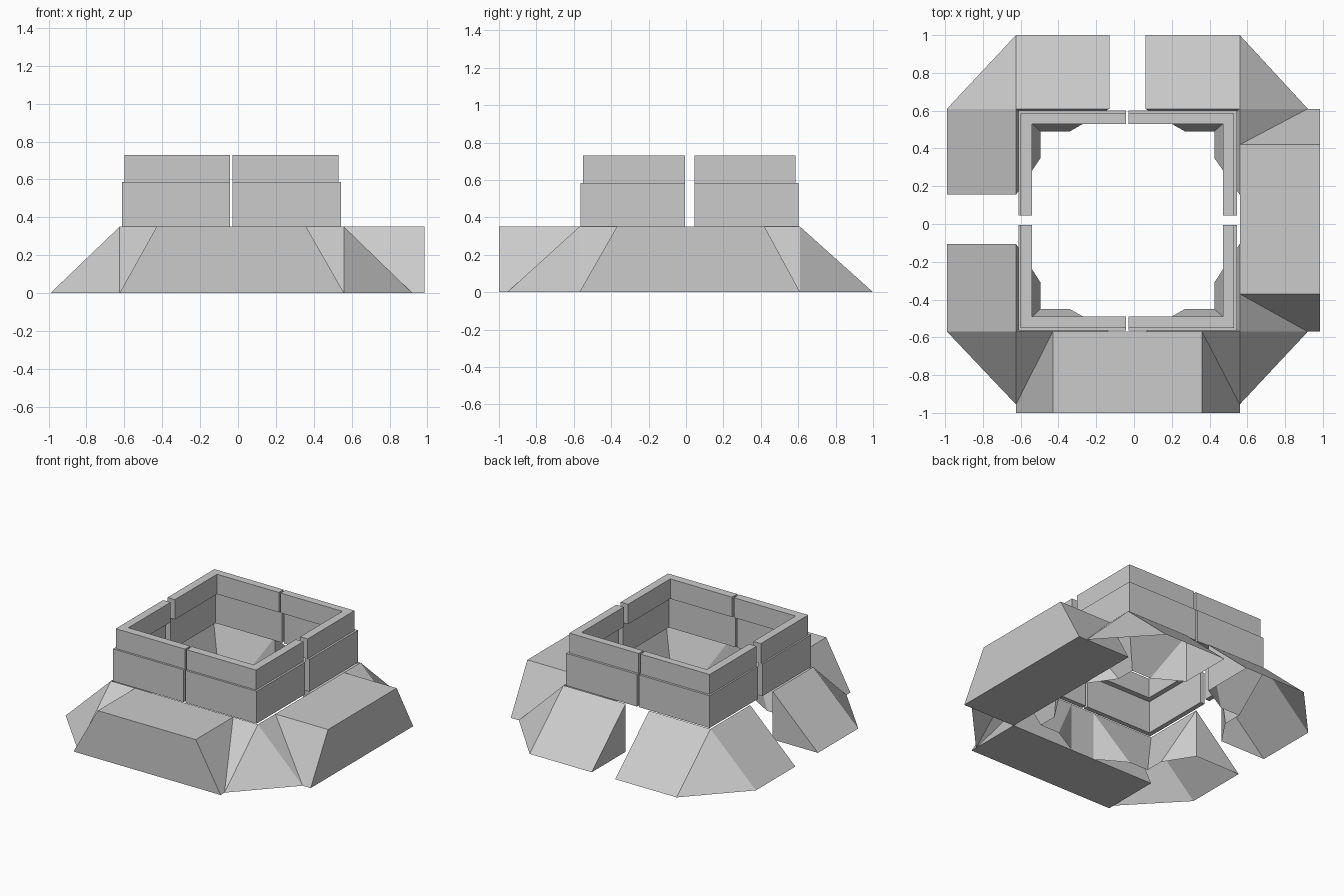
import bpy, bmesh

if "Cube" in bpy.data.objects:
    bpy.data.objects.remove(bpy.data.objects["Cube"])

H = 0.35  # height of the skirt


def add_mesh(name, verts, faces):
    me = bpy.data.meshes.new(name)
    bm = bmesh.new()
    vs = [bm.verts.new(v) for v in verts]
    for f in faces:
        bm.faces.new([vs[i] for i in f])
    bmesh.ops.recalc_face_normals(bm, faces=bm.faces)
    bm.to_mesh(me)
    bm.free()
    ob = bpy.data.objects.new(name, me)
    bpy.context.collection.objects.link(ob)
    return ob


def prism(name, bottom, top):
    n = len(bottom)
    faces = [list(range(n))[::-1], list(range(n, 2 * n))]
    faces += [[i, (i + 1) % n, n + (i + 1) % n, n + i] for i in range(n)]
    return add_mesh(name, list(bottom) + list(top), faces)


def wall(name, ox, oy, ix, iy, gx, gy, z0, z1):
    # L-shaped wall around one corner
    pts = [(ox, oy), (gx, oy), (gx, iy), (ix, iy), (ix, gy), (ox, gy)]
    prism(name, [(x, y, z0) for x, y in pts], [(x, y, z1) for x, y in pts])


def skirt(name, rx, ry, bx, by, gx, gy, ix, iy, jx, jy):
    # sloped hollow foot: outer slopes, corner facet, end caps, inner leaning faces
    v = [(rx, ry, H), (gx, ry, H), (gx, by, 0), (rx, by, 0), (bx, ry, 0),
         (rx, gy, H), (bx, gy, 0), (gx, ry, 0), (rx, gy, 0),
         (ix, iy, 0), (jx, iy, 0), (ix, jy, 0)]
    f = [(1, 2, 3, 0), (0, 3, 4), (0, 4, 6, 5), (1, 7, 2), (5, 6, 8),
         (0, 9, 10, 1), (0, 5, 11, 9), (1, 10, 7), (5, 8, 11)]
    add_mesh(name, v, f)


# per side: ridge, foot, skirt gap, inner foot, inner foot end,
# lower wall outer, upper wall outer, upper wall inner, wall gap
X = {"left": (-0.625, -0.99, -0.13, -0.495, -0.34, -0.612, -0.60, -0.54, -0.042),
     "right": (0.56, 0.92, 0.06, 0.425, 0.27, 0.545, 0.53, 0.47, -0.028)}
Y = {"front": (-0.57, -0.955, -0.105, -0.45, -0.31, -0.565, -0.55, -0.49, -0.005),
     "back": (0.61, 1.0, 0.155, 0.49, 0.35, 0.602, 0.585, 0.53, 0.045)}

for xn, a in X.items():
    for yn, b in Y.items():
        tag = f"{yn}_{xn}"
        sx = 1 if xn == "right" else -1
        sy = 1 if yn == "back" else -1
        skirt("skirt_" + tag, a[0], b[0], a[1], b[1], a[2], b[2],
              a[3], b[3], a[4], b[4])
        wall("lower_wall_" + tag, a[5], b[5], a[5] - sx * 0.035, b[5] - sy * 0.035,
             a[8], b[8], H, 0.585)
        wall("upper_wall_" + tag, a[6], b[6], a[7], b[7], a[8], b[8], 0.585, 0.73)

# Solid trapezoid blocks on the front and right
front = [(-0.625, 0), (0.56, 0), (0.36, H), (-0.43, H)]
prism("front_block", [(x, -1.0, z) for x, z in front], [(x, -0.57, z) for x, z in front])
right = [(-0.57, 0), (0.61, 0), (0.42, H), (-0.37, H)]
prism("right_block", [(0.56, y, z) for y, z in right], [(0.985, y, z) for y, z in right])
